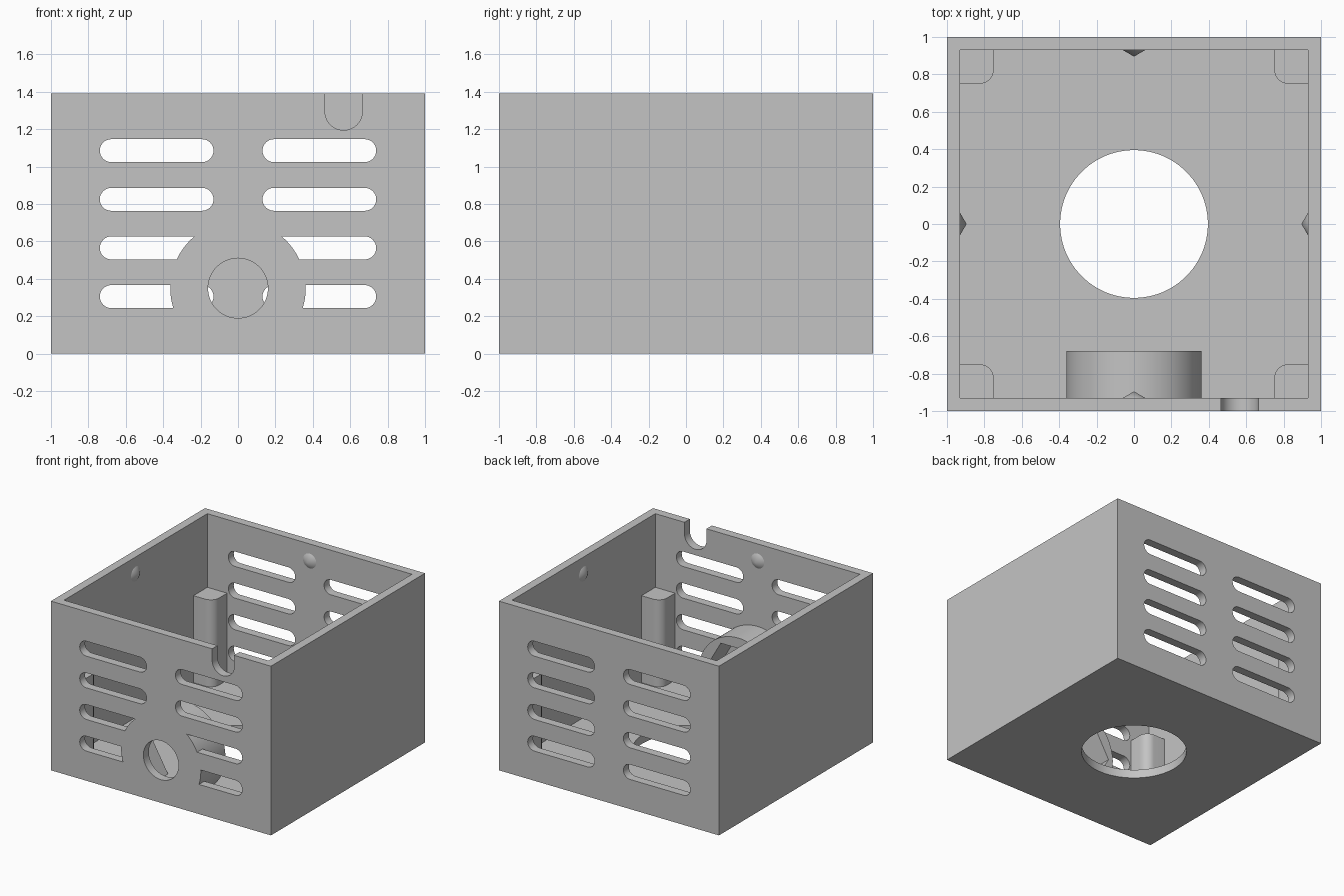
import bpy
import bmesh
from math import cos, sin, pi, radians
from mathutils import Matrix, Vector

cube = bpy.data.objects.get("Cube")
if cube:
    bpy.data.objects.remove(cube, do_unlink=True)

HEIGHT, INNER, FLOOR = 1.39, 0.93, 0.07
BOSS_Z = 0.35

grey = bpy.data.materials.new("plain grey")
grey.use_nodes = True
grey.diffuse_color = (0.55, 0.55, 0.55, 1)
grey.node_tree.nodes["Principled BSDF"].inputs["Base Color"].default_value = grey.diffuse_color


def finish(name, bm):
    bmesh.ops.recalc_face_normals(bm, faces=bm.faces[:])
    mesh = bpy.data.meshes.new(name)
    bm.to_mesh(mesh)
    bm.free()
    mesh.materials.append(grey)
    obj = bpy.data.objects.new(name, mesh)
    bpy.context.collection.objects.link(obj)
    return obj


def prism(bm, points, lo, hi, axis):
    """Extrude a 2D outline along z, or an (x, z) outline along y."""
    def place(p, t):
        return (p[0], p[1], t) if axis == "z" else (p[0], t, p[1])
    face = bm.faces.new([bm.verts.new(place(p, lo)) for p in points])
    moved = bmesh.ops.extrude_face_region(bm, geom=[face])["geom"]
    step = Vector(place((0, 0), hi - lo))
    bmesh.ops.translate(bm, vec=step, verts=[v for v in moved if isinstance(v, bmesh.types.BMVert)])


def arc(cx, cy, r, start, end, n):
    angles = [radians(start + (end - start) * i / n) for i in range(n + 1)]
    return [(cx + r * cos(a), cy + r * sin(a)) for a in angles]


def circle(cx, cy, r, n=64):
    return arc(cx, cy, r, 0, 360, n)[:-1]


def rect(x0, x1, y0, y1):
    return [(x0, y0), (x1, y0), (x1, y1), (x0, y1)]


def solid(name, outlines):
    """One object made of several separate prisms."""
    bm = bmesh.new()
    for points, lo, hi, axis in outlines:
        prism(bm, points, lo, hi, axis)
    return finish(name, bm)


def combine(target, tool, operation):
    mod = target.modifiers.new(operation, "BOOLEAN")
    mod.operation, mod.solver, mod.object = operation, "EXACT", tool
    bpy.context.view_layer.objects.active = target
    bpy.ops.object.modifier_apply(modifier=mod.name)
    bpy.data.objects.remove(tool, do_unlink=True)


# Open box with a thin floor
box = solid("vented_box", [(rect(-1, 1, -1, 1), 0, HEIGHT, "z")])
combine(box, solid("cavity", [(rect(-INNER, INNER, -INNER, INNER), FLOOR, HEIGHT + 1, "z")]), "DIFFERENCE")

# Vent slots in the front and back walls
slots = []
for row in range(4):
    z = 0.305 + 0.26 * row
    for side in (-1, 1):
        mid = side * 0.435
        capsule = arc(mid + 0.2425, z, 0.0615, -90, 90, 16) + arc(mid - 0.2425, z, 0.0615, 90, 270, 16)
        slots += [(capsule, -1.1, -0.9, "y"), (capsule, 0.9, 1.1, "y")]
combine(box, solid("slots", slots), "DIFFERENCE")

# Round boss behind the front wall, ending inside the floor
outline = [p for p in circle(0, BOSS_Z, 0.362, 96) if p[1] > 0.01]
outline.sort(key=lambda p: -p[0])
outline = [p for p in circle(0, BOSS_Z, 0.362, 96)]
outline = [(x, max(z, 0.01 + 0.001 * x * x)) for x, z in outline]
combine(box, solid("boss", [(outline, -1, -0.68, "y")]), "UNION")

# Corner posts with one rounded corner each
posts = []
for sx in (-1, 1):
    for sy in (-1, 1):
        quarter = [(0.97, 0.97), (0.97, 0.75)] + arc(0.825, 0.825, 0.075, 270, 180, 10) + [(0.75, 0.97)]
        posts.append(([(sx * x, sy * y) for x, y in quarter], 0.03, 0.785, "z"))
combine(box, solid("posts", posts), "UNION")

# Hexagonal pocket, front hole, cable notch and floor opening
notch = [(0.665, HEIGHT + 0.1)] + arc(0.565, 1.295, 0.1, 0, -180, 32) + [(0.465, HEIGHT + 0.1)]
combine(box, solid("pocket", [(circle(0, BOSS_Z, 0.32, 6), -INNER, -0.6, "y")]), "DIFFERENCE")
combine(box, solid("openings", [
    (circle(0, BOSS_Z, 0.16), -1.1, -0.8, "y"),
    (notch, -1.1, -0.85, "y"),
    (circle(0, 0, 0.395, 96), -0.1, 0.2, "z"),
]), "DIFFERENCE")

# Small conical snap bumps near the rim
bm = bmesh.new()
for i in range(4):
    turn = Matrix.Rotation(i * pi / 2, 4, "Z")
    spot = Matrix.Translation((0, INNER - 0.0175, 1.25)) @ Matrix.Rotation(pi / 2, 4, "X")
    bmesh.ops.create_cone(bm, cap_ends=True, segments=32, radius1=0.06, radius2=0.0,
                          depth=0.035, matrix=turn @ spot)
bumps = finish("snap_bumps", bm)

# Smooth the round surfaces and keep edges sharp
for obj in (box, bumps):
    bpy.ops.object.select_all(action="DESELECT")
    obj.select_set(True)
    bpy.context.view_layer.objects.active = obj
    bpy.ops.object.shade_smooth_by_angle(angle=radians(30))
